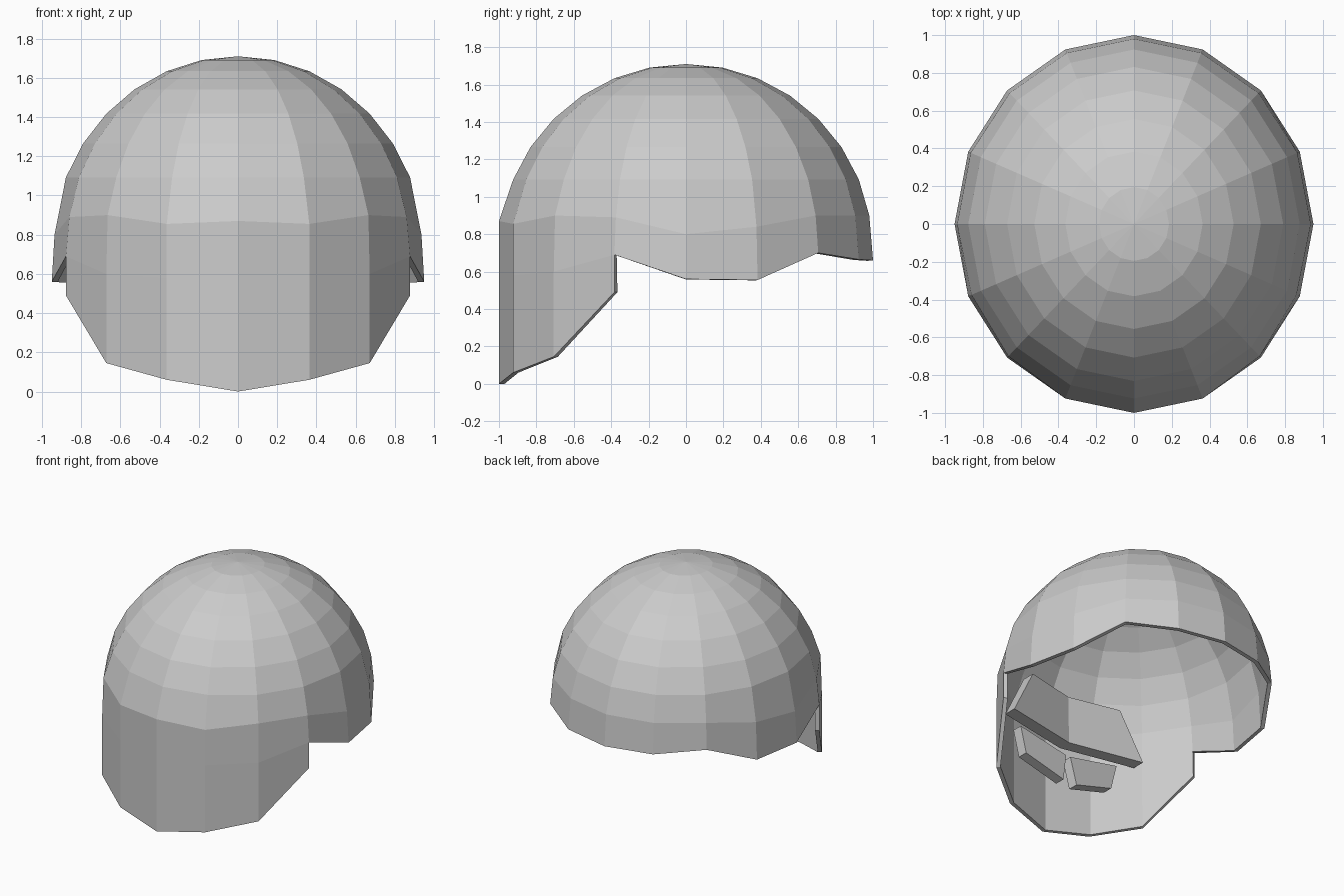
import bpy, bmesh, math

if "Cube" in bpy.data.objects:
    bpy.data.objects.remove(bpy.data.objects["Cube"])

SIDES, WIDTH, CENTRE_Z = 16, 0.95, 0.71
STEP = 2 * math.pi / SIDES


def finish(bm, name):
    bmesh.ops.recalc_face_normals(bm, faces=bm.faces[:])
    mesh = bpy.data.meshes.new(name)
    bm.to_mesh(mesh)
    bm.free()
    obj = bpy.data.objects.new(name, mesh)
    bpy.context.collection.objects.link(obj)
    return obj


# Helmet shell: lower edge heights per column, from front (0) round to back (8)
LOW_RING = [0.87, 0.855, 0.90, 0.89, 0.80, 0.84, 0.90, 0.90, 0.90]
LOW_RADIUS = [1.0, 1.0, 0.99, 0.98, 0.985, 0.985, 0.98, 0.98, 0.98]
BROW = [0.58, 0.58, 0.60, 0.69, 0.56, 0.555, 0.70, 0.665, 0.66]
CHIN = [0.0, 0.06, 0.145, 0.49]


def column_points(k):
    k = min(k, SIDES - k)
    pts = [(math.sin(i * STEP / 2), CENTRE_Z + math.cos(i * STEP / 2)) for i in range(1, 7)]
    pts += [(LOW_RADIUS[k], LOW_RING[k]), (1.0, BROW[k])]
    if k < len(CHIN):
        pts.append((1.0, CHIN[k]))
    return pts


bm = bmesh.new()
pole = bm.verts.new((0, 0, CENTRE_Z + 1))
cols = []
for k in range(SIDES):
    a = k * STEP
    cols.append([bm.verts.new((WIDTH * r * math.sin(a), -r * math.cos(a), z))
                 for r, z in column_points(k)])
for k in range(SIDES):
    c, d = cols[k], cols[(k + 1) % SIDES]
    bm.faces.new((pole, c[0], d[0]))
    for i in range(min(len(c), len(d)) - 1):
        bm.faces.new((c[i], c[i + 1], d[i + 1], d[i]))
shell = finish(bm, "helmet_shell")
mod = shell.modifiers.new("thickness", "SOLIDIFY")
mod.thickness = 0.03
mod.offset = -1


# Inner pads: outlines extruded towards the face plate
def pad(name, outlines, depth):
    bm = bmesh.new()
    faces = [bm.faces.new([bm.verts.new(p) for p in o]) for o in outlines]
    bmesh.ops.remove_doubles(bm, verts=bm.verts[:], dist=0.001)
    ext = bmesh.ops.extrude_face_region(bm, geom=bm.faces[:], use_keep_orig=True)
    moved = [g for g in ext["geom"] if isinstance(g, bmesh.types.BMVert)]
    bmesh.ops.translate(bm, verts=moved, vec=(0, -depth, 0))
    return finish(bm, name)


def brow_half(s):
    return [(0, -0.72, 0.97), (s * 0.40, -0.63, 0.97), (s * 0.59, -0.605, 0.605), (0, -0.711, 0.595)]


def cheek_outline(s):
    return [(s * 0.02, -0.72, 0.49), (s * 0.44, -0.715, 0.57),
            (s * 0.39, -0.715, 0.37), (s * 0.06, -0.70, 0.27)]


pad("brow_pad", [brow_half(1), brow_half(-1)], 0.1)
for side, s in (("right", 1), ("left", -1)):
    pad("cheek_pad_" + side, [cheek_outline(s)], 0.08)
